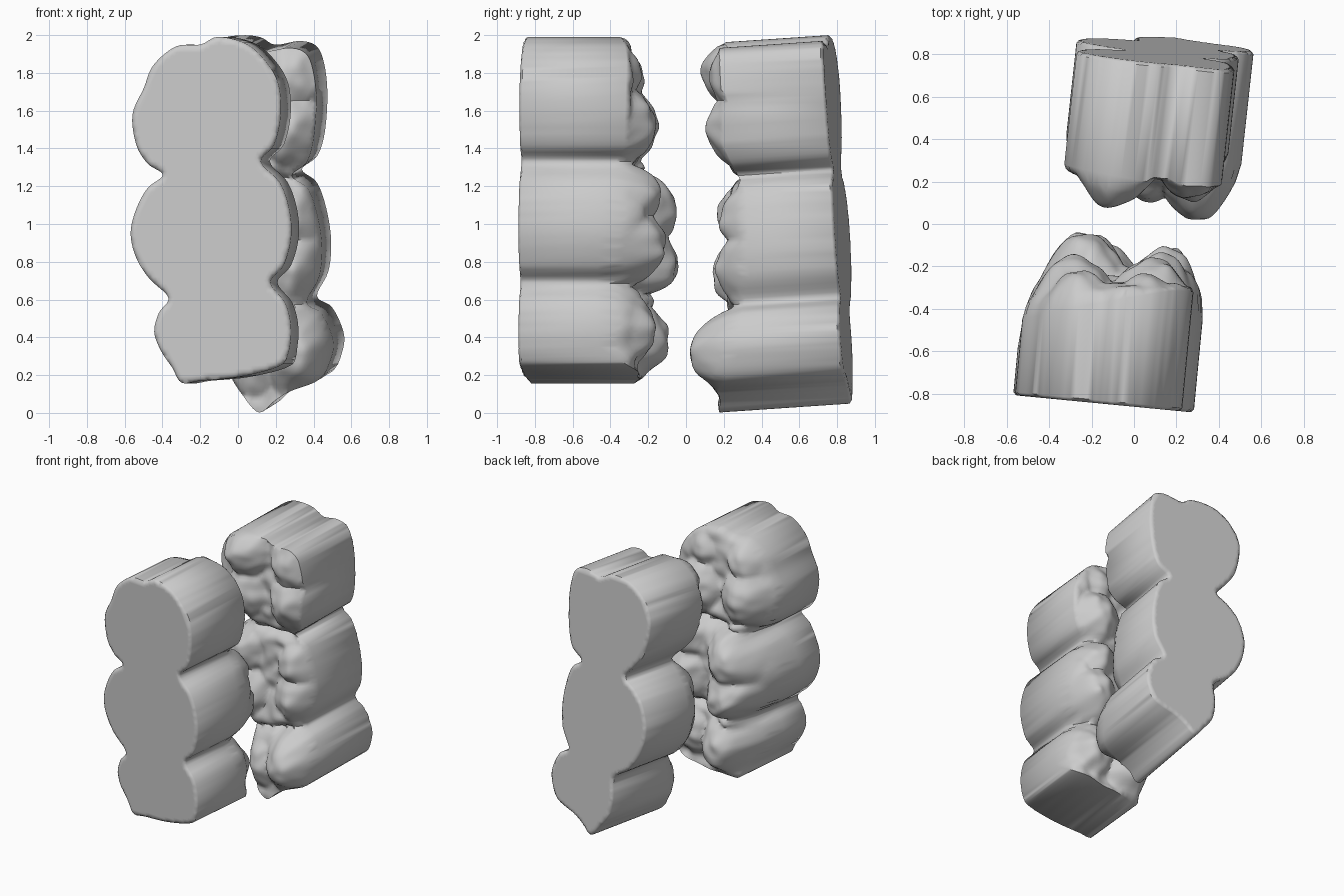
import bpy, bmesh, math
from mathutils import Vector, noise
from mathutils.geometry import delaunay_2d_cdt

if "Cube" in bpy.data.objects:
    bpy.data.objects.remove(bpy.data.objects["Cube"])


def smooth_loop(pts, n=5):
    # closed Catmull-Rom curve through the outline points
    out, m = [], len(pts)
    for i in range(m):
        a, b, c, d = (Vector(pts[(i + k) % m]) for k in (-1, 0, 1, 2))
        for j in range(n):
            t = j / n
            out.append(0.5 * (2 * b + (c - a) * t + (2 * a - 5 * b + 4 * c - d) * t * t
                              + (3 * b - a - 3 * c + d) * t ** 3))
    return out


def seg_dist(p, a, b):
    ab = b - a
    t = max(0, min(1, (p - a).dot(ab) / max(ab.length_squared, 1e-9)))
    return (p - a - ab * t).length


def dome(d, width):
    t = 1 - min(1, d / width)
    return math.sqrt(max(0, 1 - t * t))


def lerp_table(v, table):
    if v <= table[0][0]:
        return table[0][1]
    for (v0, e0), (v1, e1) in zip(table, table[1:]):
        if v <= v1:
            return e0 + (e1 - e0) * (v - v0) / (v1 - v0)
    return table[-1][1]


def tooth_row(name, outline, plane, side, cusps, rims, gaps, fossa):
    # plane: y = a + b*x + c*z for the flat cut; side: +1 bites to +y, -1 to -y
    a, b, c = plane
    loop = smooth_loop(outline)
    segs = list(zip(loop, loop[1:] + loop[:1]))
    gaps = [(Vector(p), Vector(q)) for p, q in gaps]

    # fine triangulated sheet inside the outline (loop must run counter-clockwise)
    if sum(p.cross(q) for p, q in segs) < 0:
        loop = loop[::-1]
    step = 0.018
    inner = [Vector((i * step + (j % 2) * step / 2, j * step)) for i in range(-33, 33) for j in range(113)]
    inner = [p for p in inner if min(seg_dist(p, s, e) for s, e in segs) > 0.008]
    co, _, tris, *_ = delaunay_2d_cdt(loop + inner, [], [list(range(len(loop)))], 1, 1e-5)
    bm = bmesh.new()
    used = {i: bm.verts.new((co[i].x, 0, co[i].y)) for i in sorted({i for t in tris for i in t})}
    for t in tris:
        bm.faces.new([used[i] for i in t])

    back = set(bm.verts)
    bmesh.ops.extrude_face_region(bm, geom=bm.faces[:], use_keep_orig=True)

    for v in bm.verts:
        p = Vector((v.co.x, v.co.z))
        d = min(seg_dist(p, s, e) for s, e in segs)
        face_y = a + b * p.x + c * p.y
        if v in back:
            # flat cut with softened rim
            y = face_y + side * 0.015 * (1 - dome(d, 0.02))
        else:
            # biting surface: cusps, fossa, rounded shoulder, gaps between teeth
            x, z = p.x - side * b * 0.68, p.y - side * c * 0.68
            top = max(cy * side - 3.9 * (x - cx) ** 2 - 2.8 * (z - cz) ** 2 for cx, cz, cy in cusps)
            top = max(top, lerp_table(z, fossa) * side)
            top += 0.02 * noise.noise(Vector((x * 12, 3.0 * side, z * 12)))
            g = min(seg_dist(p, s, e) for s, e in gaps)
            top -= 0.09 * (1 - dome(g, 0.08))
            rim = min(lerp_table(z, rims) * side + 0.18 * min(0, x - 0.2), top)
            y = (rim + (top - rim) * dome(d, 0.14)) * side
        k = y - face_y
        v.co = (p.x - b * k, y, p.y - c * k)

    bmesh.ops.recalc_face_normals(bm, faces=bm.faces[:])
    me = bpy.data.meshes.new(name)
    bm.to_mesh(me)
    bm.free()
    ob = bpy.data.objects.new(name, me)
    bpy.context.collection.objects.link(ob)
    bpy.context.view_layer.objects.active = ob
    ob.select_set(True)
    bpy.ops.object.shade_smooth_by_angle(angle=math.radians(50))
    ob.select_set(False)


# front row of three teeth
front_outline = [
    (-.11, 1.99), (-.2, 1.95), (-.33, 1.94), (-.45, 1.84), (-.5, 1.72), (-.56, 1.58), (-.54, 1.42),
    (-.48, 1.32), (-.40, 1.26), (-.48, 1.19), (-.54, 1.08), (-.57, .95), (-.54, .82), (-.47, .71),
    (-.37, .61), (-.42, .53), (-.445, .43), (-.41, .33), (-.35, .24), (-.3, .16), (-.2, .17),
    (0, .19), (.2, .24), (.26, .3), (.28, .44), (.25, .58), (.17, .69), (.24, .78), (.28, .93),
    (.27, 1.08), (.22, 1.22), (.12, 1.33), (.19, 1.42), (.225, 1.58), (.21, 1.75), (.13, 1.88), (.03, 1.96)]
tooth_row("front_tooth_row", front_outline, (-.862, -.0964, 0), 1,
          [(-.26, 1.78, -.22), (-.28, 1.52, -.15), (.07, 1.8, -.24), (.09, 1.52, -.16),
           (-.24, 1.07, -.05), (-.24, .78, -.04), (.13, 1.16, -.14), (.15, .88, -.11),
           (-.16, .38, -.09), (.13, .44, -.16)],
          [(.19, -.2), (.34, -.46), (.6, -.48), (1.2, -.44), (1.4, -.33), (2, -.31)],
          [((-.37, .61), (.17, .69)), ((-.40, 1.26), (.12, 1.33))],
          [(.5, -.25), (1.1, -.2), (1.5, -.28)])

# back row of three teeth
back_outline = [
    (.02, 2.0), (.12, 1.99), (.2, 1.95), (.33, 1.97), (.42, 1.94), (.46, 1.84), (.475, 1.68),
    (.46, 1.48), (.42, 1.36), (.34, 1.29), (.42, 1.22), (.47, 1.08), (.495, .91), (.48, .75),
    (.42, .62), (.5, .56), (.56, .43), (.555, .33), (.5, .22), (.35, .16), (.27, .11), (.19, .05),
    (.11, .13), (.03, .24), (0, .38), (.0, .53), (-.12, .62), (-.22, .76), (-.27, .95),
    (-.23, 1.12), (-.15, 1.22), (-.06, 1.29), (-.15, 1.4), (-.23, 1.53), (-.27, 1.75), (-.2, 1.9), (-.09, 1.98)]
tooth_row("back_tooth_row", back_outline, (.905, -.11, -.068), -1,
          [(.27, 1.78, .12), (.27, 1.5, .11), (-.1, 1.83, .08), (-.1, 1.5, .13),
           (.28, 1.02, .18), (.28, .76, .16), (-.12, 1.05, .17), (-.1, .73, .14),
           (.32, .31, .02), (.07, .25, .1)],
          [(.06, .14), (.3, .28), (.5, .29), (.7, .34), (1.15, .32), (1.4, .2), (2, .17)],
          [((.42, .61), (.0, .53)), ((.34, 1.27), (-.06, 1.29))],
          [(.4, .18), (.8, .26), (1.6, .22)])
